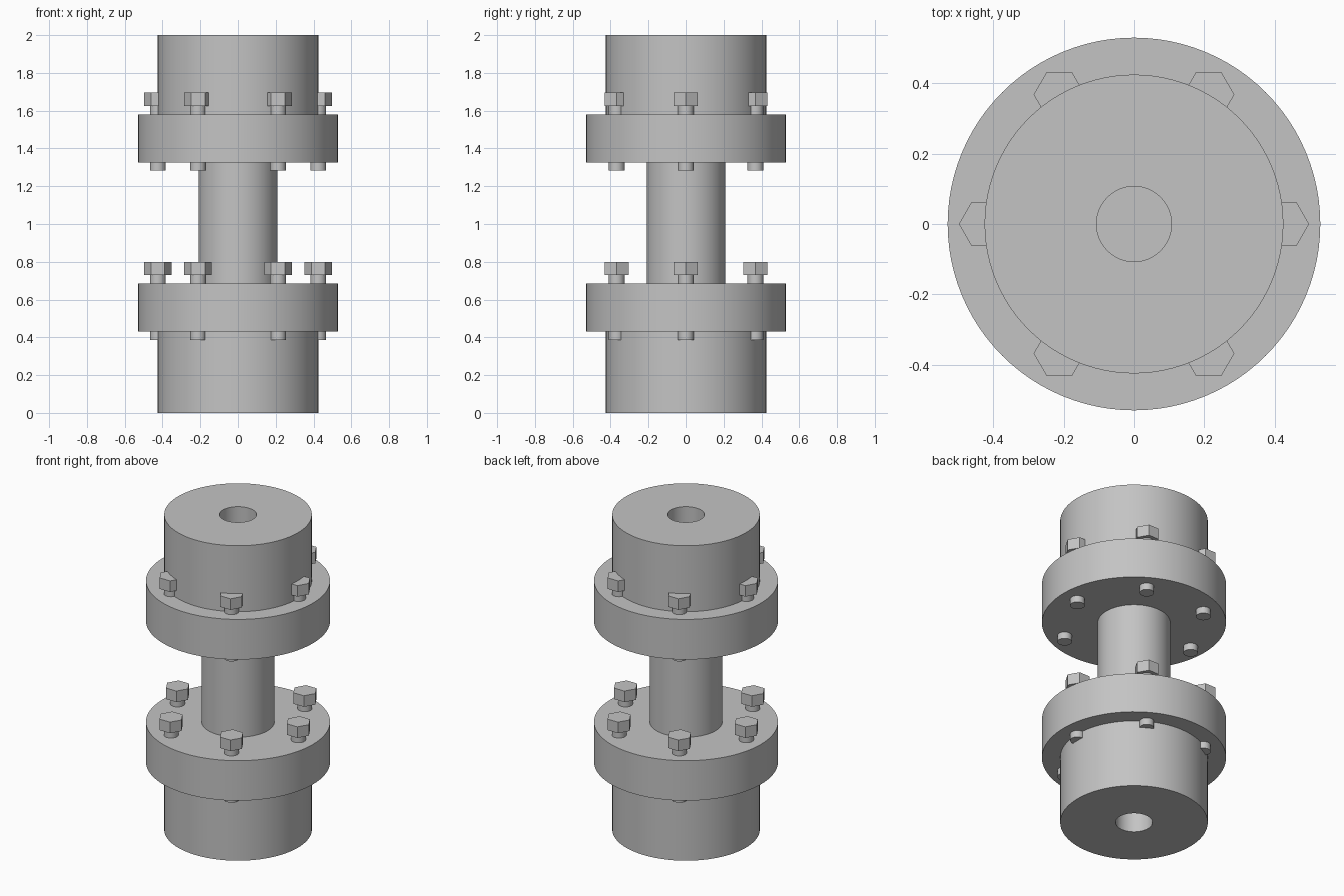
import bpy, bmesh, math

cube = bpy.data.objects.get("Cube")
if cube:
    bpy.data.objects.remove(cube, do_unlink=True)

steel = bpy.data.materials.new("grey steel")
steel.use_nodes = True
GREY = (0.55, 0.55, 0.55, 1)
steel.diffuse_color = GREY
steel.node_tree.nodes["Principled BSDF"].inputs["Base Color"].default_value = GREY


def lathe(name, profile, sides=96, location=(0, 0, 0), smooth=True):
    """Spin a (radius, height) profile around z."""
    bm = bmesh.new()
    verts = [bm.verts.new((r, 0, z)) for r, z in profile]
    edges = [bm.edges.new(pair) for pair in zip(verts, verts[1:])]
    bmesh.ops.spin(bm, geom=verts + edges, cent=(0, 0, 0), axis=(0, 0, 1),
                   angle=math.tau, steps=sides)
    bmesh.ops.remove_doubles(bm, verts=bm.verts, dist=0.0001)
    bmesh.ops.dissolve_degenerate(bm, edges=bm.edges, dist=0.0001)
    bmesh.ops.recalc_face_normals(bm, faces=bm.faces)
    mesh = bpy.data.meshes.new(name)
    bm.to_mesh(mesh)
    bm.free()
    mesh.materials.append(steel)
    obj = bpy.data.objects.new(name, mesh)
    obj.location = location
    bpy.context.collection.objects.link(obj)
    if smooth:
        bpy.ops.object.select_all(action='DESELECT')
        obj.select_set(True)
        bpy.context.view_layer.objects.active = obj
        bpy.ops.object.shade_smooth_by_angle(angle=math.radians(30))
    return obj


BORE, SPACER, HUB, FLANGE = 0.107, 0.21, 0.425, 0.53


def flanged_hub(name, end, outer, inner):
    """Hub with a blind bore, its flange lying between two heights."""
    floor = (outer + inner) / 2
    lathe(name, [(0, floor), (BORE, floor), (BORE, end), (HUB, end),
                 (HUB, outer), (FLANGE, outer), (FLANGE, inner), (0, inner)])


# Hubs with flanges, and the spacer shaft between them
flanged_hub("lower_hub", 0, 0.43, 0.684)
flanged_hub("upper_hub", 2, 1.581, 1.326)
lathe("spacer_shaft", [(0, 0.684), (SPACER, 0.684), (SPACER, 1.326), (0, 1.326)])

# Six hex bolts through each flange
for level, tip in (("lower", 0.387), ("upper", 1.284)):
    for i in range(6):
        a = i * math.tau / 6
        spot = (0.425 * math.cos(a), 0.425 * math.sin(a), tip)
        lathe(f"{level}_bolt_shank_{i + 1}",
              [(0, 0), (0.042, 0), (0.042, 0.342), (0, 0.342)], 32, spot)
        lathe(f"{level}_bolt_head_{i + 1}",
              [(0, 0.342), (0.073, 0.342), (0.073, 0.412), (0, 0.412)], 6, spot, False)
